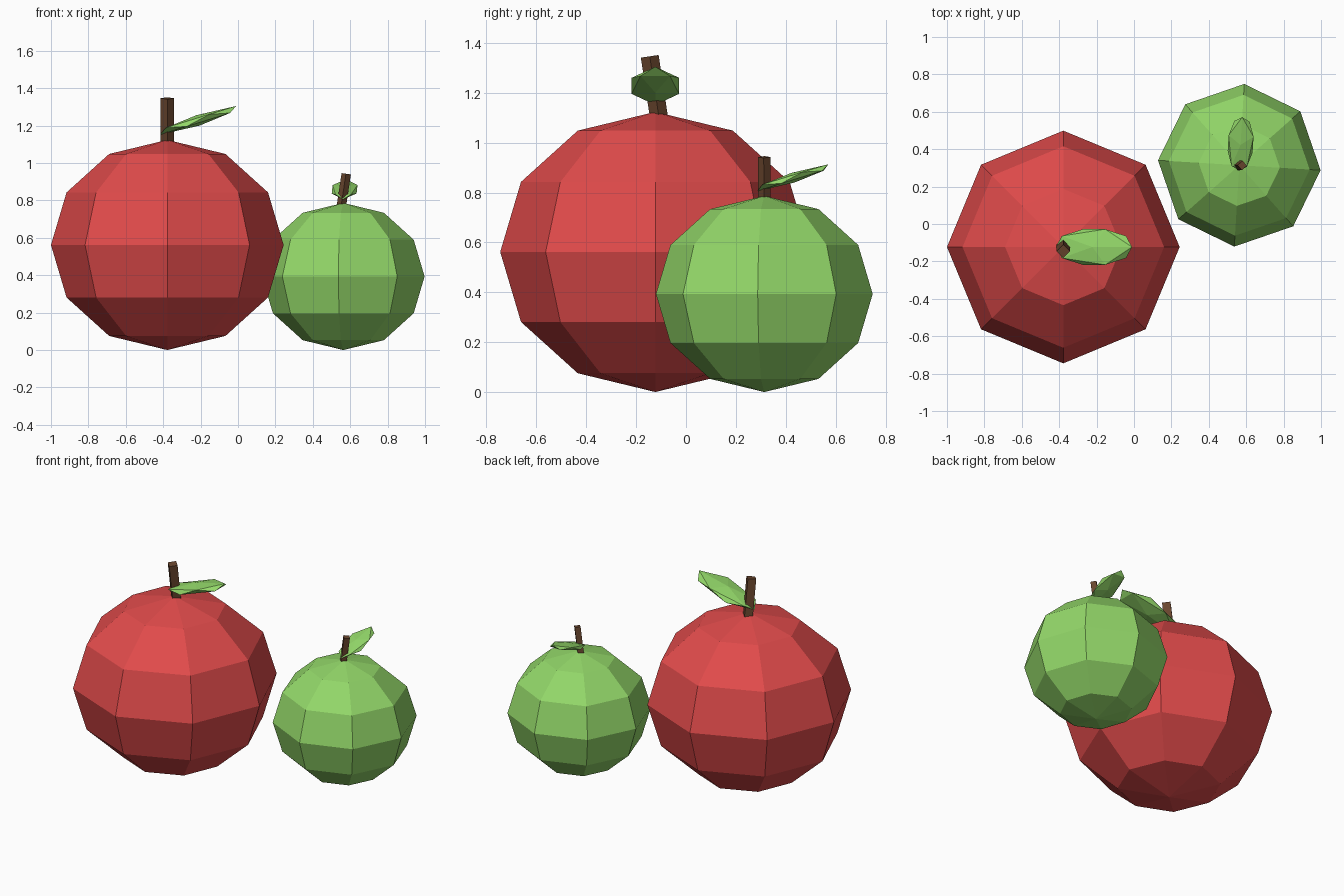
import bpy
from math import radians
from mathutils import Matrix, Vector, Euler

cube = bpy.data.objects.get("Cube")
if cube:
    bpy.data.objects.remove(cube, do_unlink=True)


def make_material(name, rgb):
    mat = bpy.data.materials.new(name)
    mat.use_nodes = True
    color = (*rgb, 1.0)
    mat.diffuse_color = color
    bsdf = mat.node_tree.nodes["Principled BSDF"]
    bsdf.inputs["Base Color"].default_value = color
    bsdf.inputs["Roughness"].default_value = 0.8
    return mat


red = make_material("red_skin", (0.75, 0.07, 0.07))
green = make_material("green", (0.29, 0.68, 0.14))
brown = make_material("brown_bark", (0.14, 0.06, 0.027))


def place(name, mat, frame, offset, rotation=(0, 0, 0), scale=(1, 1, 1)):
    """Finish the active primitive inside the frame of its fruit."""
    obj = bpy.context.object
    obj.name = obj.data.name = name
    obj.data.materials.append(mat)
    local = Matrix.LocRotScale(Vector(offset), Euler(rotation), Vector(scale))
    obj.data.transform(frame @ local)
    bpy.ops.object.shade_flat()


def make_fruit(prefix, skin, x, y, turn, size):
    frame = (Matrix.Translation((x, y, 0)) @ Matrix.Rotation(turn, 4, "Z")
             @ Matrix.Scale(size, 4))
    # Squashed faceted body
    bpy.ops.mesh.primitive_uv_sphere_add(segments=8, ring_count=6, radius=0.622)
    place(prefix + "_body", skin, frame, (0, 0, 0.562), scale=(1, 1, 0.903))
    # Leaning four-sided stem
    bpy.ops.mesh.primitive_cylinder_add(vertices=4, radius=0.036, depth=0.3)
    place(prefix + "_stem", brown, frame, (0, 0, 1.198), rotation=(0.15, 0, 0))
    # Flattened faceted leaf, tilted upwards
    bpy.ops.mesh.primitive_ico_sphere_add(subdivisions=1, radius=1)
    place(prefix + "_leaf", green, frame, (0.164, 0, 1.228),
          rotation=(0, -0.3, 0), scale=(0.243, 0.112, 0.029))


make_fruit("red_fruit", red, -0.378, -0.123, 0, 1.0)
make_fruit("green_fruit", green, 0.563, 0.314, radians(86.5), 0.7)
